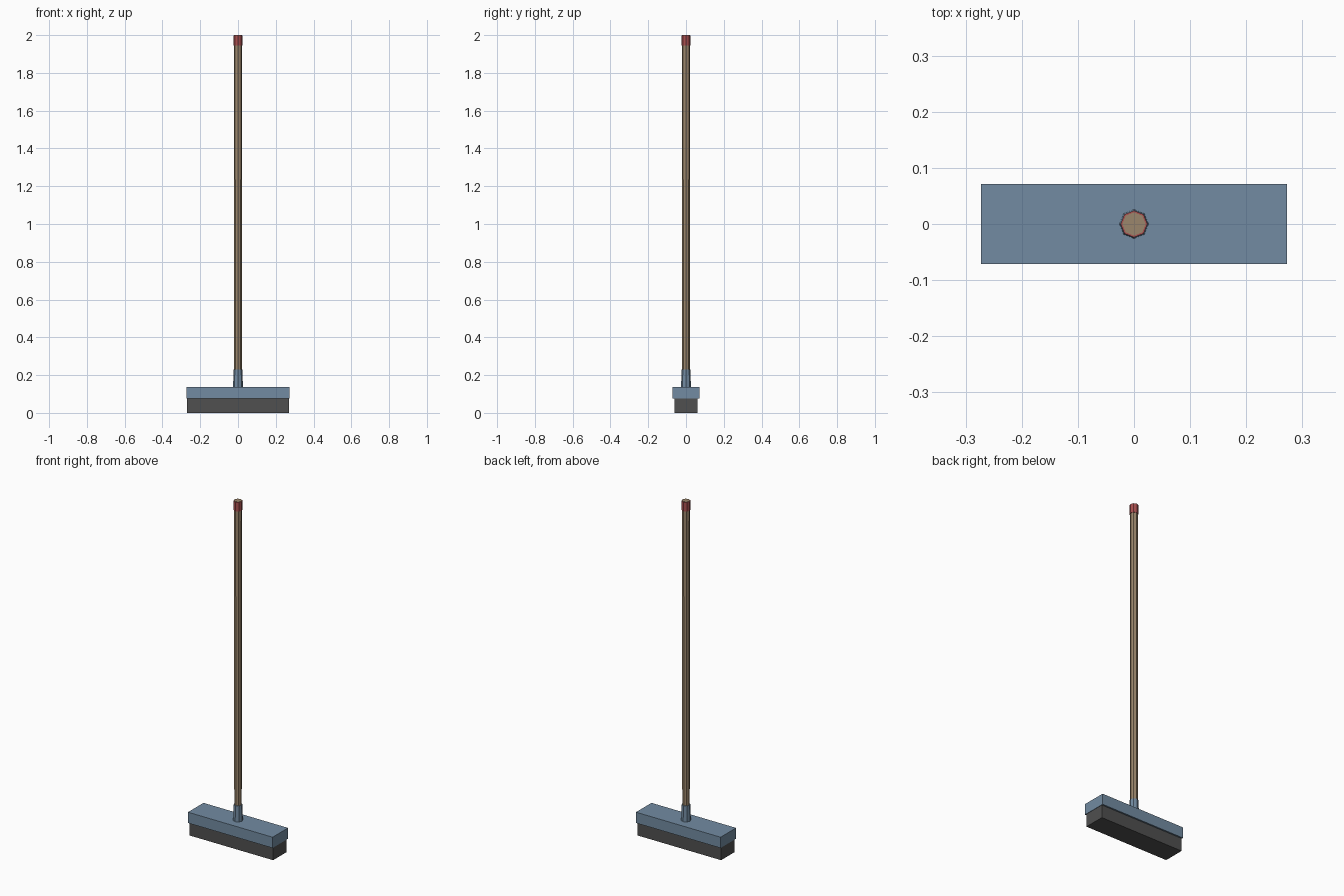
import bpy, math

if "Cube" in bpy.data.objects:
    bpy.data.objects.remove(bpy.data.objects["Cube"])


def material(name, rgb):
    m = bpy.data.materials.new(name)
    m.diffuse_color = (*rgb, 1)
    m.use_nodes = True
    m.node_tree.nodes["Principled BSDF"].inputs["Base Color"].default_value = m.diffuse_color
    return m


BLUE = material("blue_plastic", (0.17, 0.26, 0.36))
WOOD = material("wood", (0.33, 0.24, 0.15))
RED = material("red_grip", (0.40, 0.08, 0.08))
DARK = material("dark_bristle", (0.08, 0.08, 0.08))


def box(name, size, z0, z1, mat):
    bpy.ops.mesh.primitive_cube_add(size=1, location=(0, 0, (z0 + z1) / 2))
    o = bpy.context.object
    o.name = name
    o.scale = (size[0], size[1], z1 - z0)
    bpy.ops.object.transform_apply(location=False, rotation=False, scale=True)
    o.data.materials.append(mat)
    return o


def octagon_rod(name, r0, r1, z0, z1, mat):
    bpy.ops.mesh.primitive_cone_add(vertices=8, radius1=r0, radius2=r1,
                                    depth=z1 - z0, location=(0, 0, (z0 + z1) / 2))
    o = bpy.context.object
    o.name = name
    o.data.materials.append(mat)
    return o


# Broom head: bristle block under a wider plastic body
box("bristles", (0.54, 0.124), 0, 0.075, DARK)
box("head", (0.545, 0.142), 0.075, 0.138, BLUE)

# Socket, handle and end grip, all eight-sided
octagon_rod("socket", 0.026, 0.0235, 0.138, 0.23, BLUE)
octagon_rod("handle", 0.02, 0.021, 0.138, 2.0, WOOD)
octagon_rod("grip", 0.024, 0.024, 1.945, 1.998, RED)
